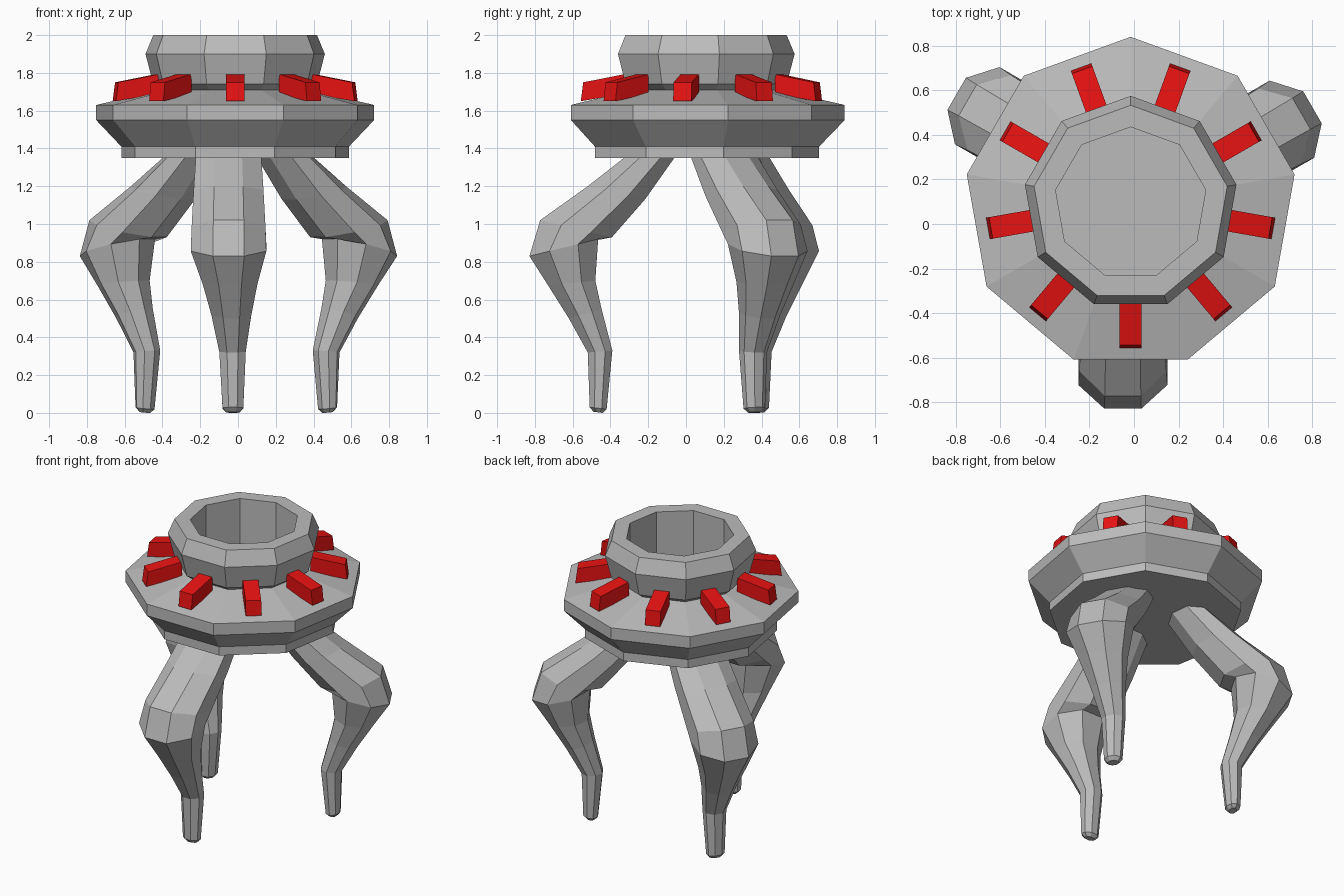
import bpy, bmesh, math
from mathutils import Vector, Matrix

if "Cube" in bpy.data.objects:
    bpy.data.objects.remove(bpy.data.objects["Cube"])

CENTRE = Vector((-0.015, 0.093, 0))
SIDES = 9


def material(name, rgb):
    m = bpy.data.materials.new(name)
    m.diffuse_color = (*rgb, 1)
    m.use_nodes = True
    m.node_tree.nodes["Principled BSDF"].inputs["Base Color"].default_value = m.diffuse_color
    return m


GREY = material("stone_grey", (0.5, 0.5, 0.5))
RED = material("signal_red", (0.8, 0.006, 0.006))


def finish(bm, name, mat, angle=0.0):
    """Turn a bmesh into an object, spun about the body axis."""
    bmesh.ops.recalc_face_normals(bm, faces=bm.faces)
    bmesh.ops.transform(bm, verts=bm.verts,
                        matrix=Matrix.Translation(CENTRE) @ Matrix.Rotation(angle, 4, 'Z'))
    me = bpy.data.meshes.new(name)
    bm.to_mesh(me)
    bm.free()
    me.materials.append(mat)
    ob = bpy.data.objects.new(name, me)
    bpy.context.collection.objects.link(ob)


def loft(bm, rings):
    """Bridge rings of points with quads and cap both ends."""
    rows = [[bm.verts.new(p) for p in ring] for ring in rings]
    for a, b in zip(rows, rows[1:]):
        for i in range(len(a)):
            j = (i + 1) % len(a)
            bm.faces.new((a[i], a[j], b[j], b[i]))
    bm.faces.new(rows[0])
    bm.faces.new(rows[-1])


# Nine-sided body: lower band, flange, neck and open well
profile = [(0.612, 1.35), (0.612, 1.41), (0.747, 1.55), (0.747, 1.63),
           (0.40, 1.71), (0.44, 1.74), (0.482, 1.90), (0.44, 2.0),
           (0.342, 2.0), (0.342, 1.5)]
bm = bmesh.new()
loft(bm, [[(r * math.cos(math.pi / 2 + k * math.tau / SIDES),
            r * math.sin(math.pi / 2 + k * math.tau / SIDES), z)
           for k in range(SIDES)] for r, z in profile])
finish(bm, "body", GREY)

# Red sloping blocks, one in the middle of each flange side
block = [(0.65, 1.65), (0.637, 1.75), (0.42, 1.793), (0.42, 1.69)]
for k in range(SIDES):
    bm = bmesh.new()
    loft(bm, [[(r, y, z) for r, z in block] for y in (-0.049, 0.049)])
    finish(bm, f"red_block_{k + 1}", RED, -math.pi / 2 + k * math.tau / SIDES)

# Bent legs: outer (radius, z), inner (radius, z), width, sideways shift
leg = [((0.345, 1.41), (0.13, 1.385), 0.34, -0.035),
       ((0.613, 1.20), (0.31, 1.13), 0.37, -0.035),
       ((0.865, 1.02), (0.485, 0.93), 0.39, -0.035),
       ((0.922, 0.83), (0.558, 0.92), 0.40, -0.035),
       ((0.823, 0.675), (0.573, 0.70), 0.29, -0.027),
       ((0.713, 0.50), (0.540, 0.55), 0.21, -0.02),
       ((0.613, 0.32), (0.483, 0.33), 0.14, -0.014),
       ((0.603, 0.03), (0.513, 0.02), 0.11, -0.012),
       ((0.583, 0.006), (0.533, 0.0), 0.07, -0.012)]
for n, deg in (("front", -90), ("right", 30), ("left", 150)):
    rings = []
    for outer, inner, width, shift in leg:
        o, i = Vector((outer[0], shift, outer[1])), Vector((inner[0], shift, inner[1]))
        mid, axis = (o + i) / 2, (o - i) / 2 / 0.924
        side = Vector((0, width / 2 / 0.924, 0))
        rings.append([mid + axis * math.cos(a) + side * math.sin(a)
                      for a in (math.radians(22.5 + 45 * k) for k in range(8))])
    bm = bmesh.new()
    loft(bm, rings)
    finish(bm, f"{n}_leg", GREY, math.radians(deg))
